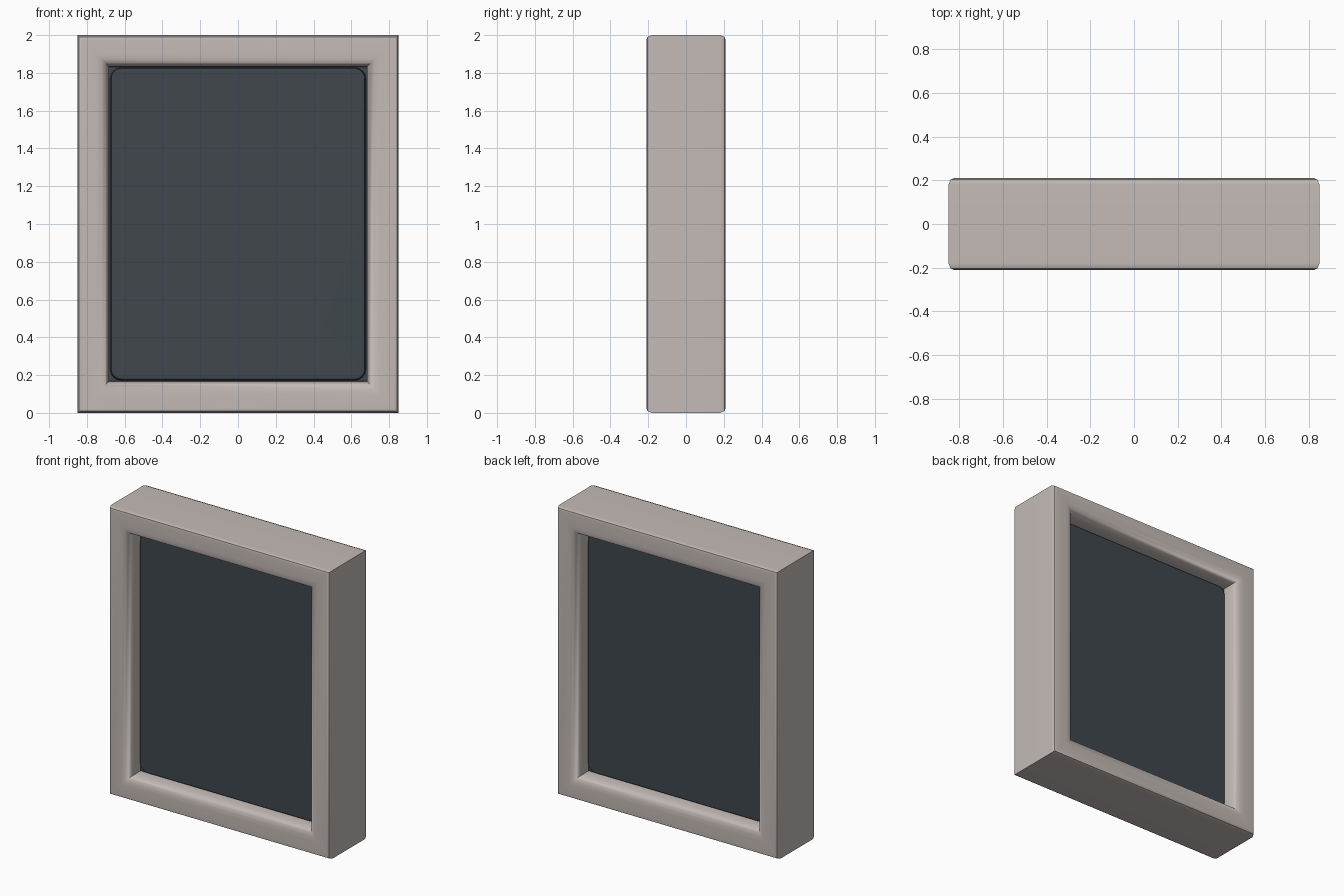
import bpy, bmesh, math

if "Cube" in bpy.data.objects:
    bpy.data.objects.remove(bpy.data.objects["Cube"])

W, H, D = 0.85, 1.0, 0.21   # half width, half height, half depth


def material(name, rgb):
    m = bpy.data.materials.new(name)
    m.diffuse_color = (*rgb, 1)
    m.use_nodes = True
    m.node_tree.nodes["Principled BSDF"].inputs["Base Color"].default_value = m.diffuse_color
    return m


stone = material("warm grey", (0.55, 0.495, 0.47))
slate = material("dark slate", (0.050, 0.063, 0.073))


def finish(bm, name, mat, angle):
    bmesh.ops.recalc_face_normals(bm, faces=bm.faces)
    me = bpy.data.meshes.new(name)
    bm.to_mesh(me)
    bm.free()
    me.materials.append(mat)
    ob = bpy.data.objects.new(name, me)
    bpy.context.collection.objects.link(ob)
    bpy.ops.object.select_all(action='DESELECT')
    ob.select_set(True)
    bpy.context.view_layer.objects.active = ob
    bpy.ops.object.shade_smooth_by_angle(angle=math.radians(angle))
    wn = ob.modifiers.new("flat faces", 'WEIGHTED_NORMAL')
    wn.keep_sharp = True
    return ob


def bridge(bm, a, b):
    for j in range(len(a)):
        k = (j + 1) % len(a)
        bm.faces.new((a[j], a[k], b[k], b[j]))


# Frame: one closed cross-section (inset, y) mitred round the four corners
half = [(0.168, -0.10), (0.166, -0.15), (0.158, -0.178), (0.147, -0.197),
        (0.127, -0.207), (0.10, -D), (0.024, -D), (0.009, -0.203), (0.0, -0.18)]
profile = half + [(i, -y) for i, y in reversed(half)]
bm = bmesh.new()
loops = [[bm.verts.new((sx * (W - i), y, H + sz * (H - i)))
          for sx, sz in ((-1, -1), (1, -1), (1, 1), (-1, 1))] for i, y in profile]
for a, b in zip(loops, loops[1:] + loops[:1]):
    bridge(bm, a, b)
finish(bm, "frame", stone, 40)


# Rounded slab with softened front and back rims
def slab(name, hw, hh, hd, radius, rim):
    bm = bmesh.new()
    levels = [(rim, -hd), (rim * 0.3, -hd + rim * 0.3), (0, -hd + rim)]
    levels += [(i, -y) for i, y in reversed(levels)]
    rings = []
    for inset, y in levels:
        r = radius - inset
        ring = []
        for c, (sx, sz) in enumerate(((1, 1), (-1, 1), (-1, -1), (1, -1))):
            for s in range(7):
                t = math.radians(90 * c + 15 * s)
                ring.append(bm.verts.new((sx * (hw - radius) + r * math.cos(t), y,
                                          H + sz * (hh - radius) + r * math.sin(t))))
        rings.append(ring)
    for a, b in zip(rings, rings[1:]):
        bridge(bm, a, b)
    bm.faces.new(rings[0])
    bm.faces.new(rings[-1])
    return finish(bm, name, slate, 40)


slab("panel", 0.677, 0.828, 0.12, 0.06, 0.02)

# Backing that closes the gap round the panel
bm = bmesh.new()
bmesh.ops.create_cube(bm, size=1)
for v in bm.verts:
    v.co = (v.co.x * 1.38, v.co.y * 0.19, H + v.co.z * 1.68)
finish(bm, "backing", slate, 30)
